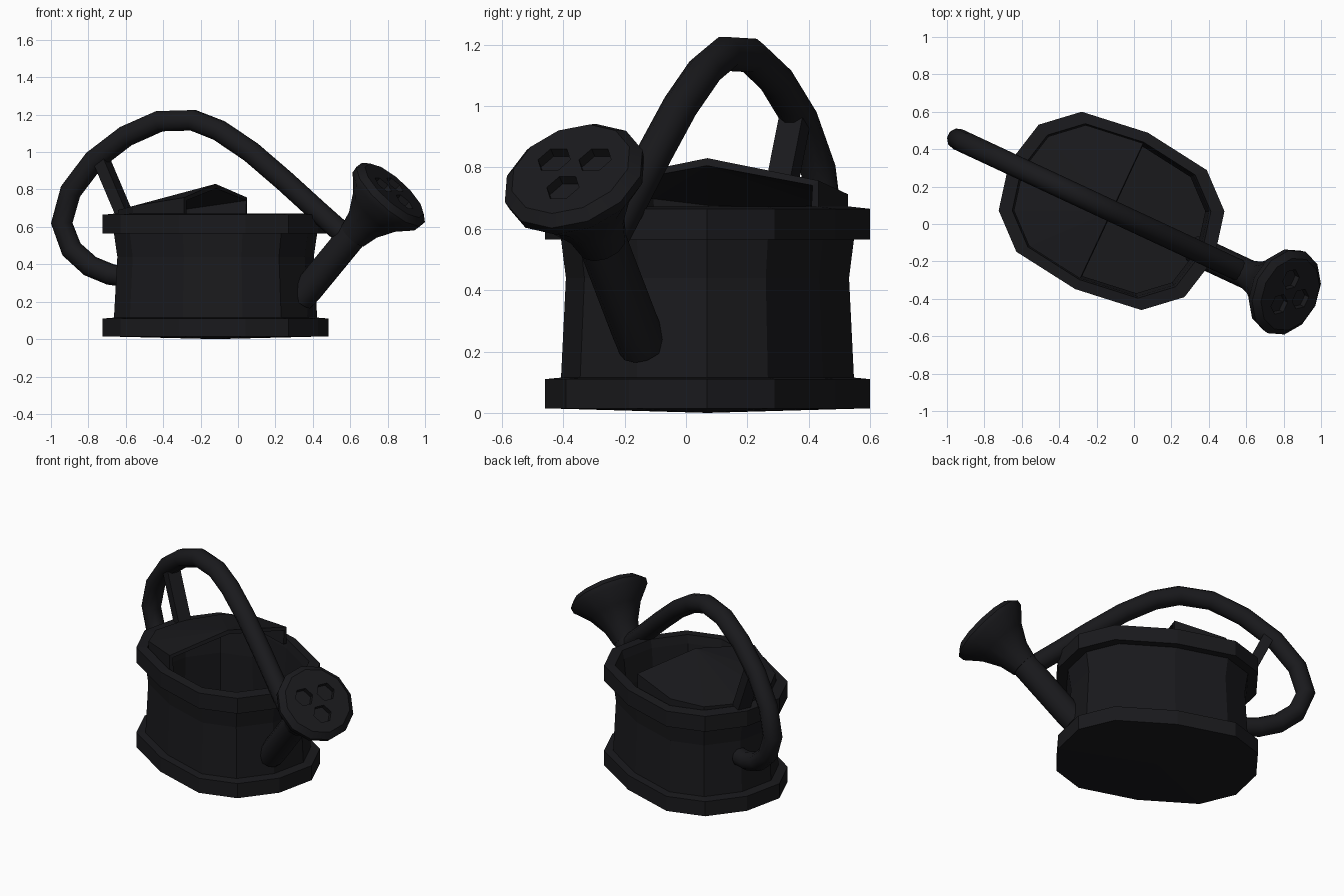
import bpy, bmesh, math
from mathutils import Matrix, Vector

if "Cube" in bpy.data.objects:
    bpy.data.objects.remove(bpy.data.objects["Cube"])

# The can is modelled along local x, then turned and shifted into place
PLACE = Matrix.Translation((-0.12, 0.07, 0)) @ Matrix.Rotation(math.radians(-25), 4, 'Z')
dark = bpy.data.materials.new("dark_metal")
dark.diffuse_color = (0.01, 0.01, 0.012, 1)
dark.use_nodes = True
dark.node_tree.nodes["Principled BSDF"].inputs["Base Color"].default_value = dark.diffuse_color


def make(name, bm, smooth=None):
    bmesh.ops.recalc_face_normals(bm, faces=bm.faces[:])
    bm.transform(PLACE)
    me = bpy.data.meshes.new(name)
    bm.to_mesh(me)
    bm.free()
    ob = bpy.data.objects.new(name, me)
    bpy.context.collection.objects.link(ob)
    me.materials.append(dark)
    if smooth:
        bpy.ops.object.select_all(action='DESELECT')
        ob.select_set(True)
        bpy.context.view_layer.objects.active = ob
        bpy.ops.object.shade_smooth_by_angle(angle=math.radians(smooth))
    return ob


def loft(rings):
    """Skin a list of equal-length point rings; a one-point ring closes an end."""
    bm = bmesh.new()
    vs = [[bm.verts.new(p) for p in r] for r in rings]
    for a, b in zip(vs, vs[1:]):
        n = max(len(a), len(b))
        for i in range(n):
            j = (i + 1) % n
            quad = [a[i % len(a)], a[j % len(a)], b[j % len(b)], b[i % len(b)]]
            bm.faces.new(list(dict.fromkeys(quad)))
    return bm


def ring(c, axis, r, n, start=0.0):
    side = Vector((0, 1, 0))
    up = axis.cross(side)
    return [c + (side * math.cos(t) + up * math.sin(t)) * r
            for t in (start + 2 * math.pi * i / n for i in range(n))]


def swept(path, r, n):
    """Round tube through points lying in the plane y = 0."""
    rings = [[path[0]]]
    for i, p in enumerate(path):
        axis = (path[min(i + 1, len(path) - 1)] - path[max(i - 1, 0)]).normalized()
        rings.append(ring(p, axis, r, n))
    return loft(rings + [[path[-1]]])


# Body: hollow twelve-sided oval with a foot band and a rim band
half = [(0, .461), (-.369, .413), (-.548, .253), (-.605, 0),
        (-.548, -.253), (-.369, -.413), (0, -.461)]
oval = half + [(-x, y) for x, y in half[-2:0:-1]]
profile = [(1, .015), (1, .11), (.9, .115), (.87, .44), (.9, .565), (1, .565),
           (1, .665), (.88, .672), (.86, .62), (.83, .45), (.85, .12)]
make("body", loft([[(0, 0, 0)]] +
                  [[(x * s, y * s, z) for x, y in oval] for s, z in profile] +
                  [[(0, 0, .12)]]))

# Lid: raised half cover, open towards the spout
bm = bmesh.new()
heights = [.757, .712, .69, .682, .69, .712, .757]
top = [bm.verts.new((x * .865, y * .865, z)) for (x, y), z in zip(half, heights)]
low = [bm.verts.new((x * .865, y * .865, .65)) for x, y in half]
peak = bm.verts.new((0, 0, .83))
for i in range(6):
    bm.faces.new((peak, top[i], top[i + 1]))
    bm.faces.new((top[i], low[i], low[i + 1], top[i + 1]))
lid = make("lid", bm)
# recalculated normals of an open shell may flip, so fix them facing up
if lid.data.polygons[0].normal.z < 0:
    lid.data.flip_normals()
shell = lid.modifiers.new("thickness", 'SOLIDIFY')
shell.thickness = .025
shell.offset = -1

# Handle: smooth arch from the back of the body over to the spout
front_pts = [(-.60, .335), (-.68, .345), (-.79, .39), (-.89, .48), (-.942, .62),
             (-.895, .79), (-.77, .955), (-.60, 1.085), (-.42, 1.165), (-.24, 1.17),
             (-.10, 1.115), (.07, 1.0), (.25, .845), (.42, .69), (.60, .53)]
pts = [Vector(((x + .12) / .906, 0, z)) for x, z in front_pts]
make("handle", swept(pts, .058, 10), 40)

# Strut between rim and handle
bm = bmesh.new()
a, b = Vector((-.53, 0, .65)), Vector((-.675, 0, .96))
bmesh.ops.create_cube(bm, size=1)
bm.transform(Matrix.Translation((a + b) / 2) @
             (b - a).to_track_quat('Z', 'Y').to_matrix().to_4x4() @
             Matrix.Diagonal((.085, .065, (b - a).length, 1))
             if abs(((b - a).to_track_quat('Z', 'Y') @ Vector((1, 0, 0))).y) > .5 else
             Matrix.Translation((a + b) / 2) @
             (b - a).to_track_quat('Z', 'Y').to_matrix().to_4x4() @
             Matrix.Diagonal((.065, .085, (b - a).length, 1)))
make("strut", bm)

# Spout tube
make("spout", swept([Vector((.50, 0, .22)), Vector((.55, 0, .27)),
                     Vector((.84, 0, .59))], .08, 12), 40)

# Rose: flared head with a bevelled face
axis = Vector((1, 0, 1)).normalized()
centre = Vector((1.025, 0, .765))
flare = [(-.30, .083), (-.21, .105), (-.11, .16), (-.025, .235), (.01, .24), (.042, .205)]
rose = make("rose", loft([[centre - axis * .30]] +
                         [ring(centre + axis * s, axis, r, 12) for s, r in flare] +
                         [[centre + axis * .042]]), 35)

# Three six-sided holes sunk into the rose face
up = axis.cross(Vector((0, 1, 0)))
if up.z < 0:
    up = -up
for k in range(3):
    t = math.radians(30 + 120 * k)
    c = centre + (Vector((0, 1, 0)) * math.cos(t) + up * math.sin(t)) * .085
    ends = [c + axis * .008, c + axis * .1]
    cutter = make(f"hole_cutter_{k + 1}", loft(
        [[ends[0]]] + [ring(e, axis, .058, 6) for e in ends] + [[ends[1]]]))
    cutter.hide_render = True
    cutter.hide_viewport = True
    cut = rose.modifiers.new(f"hole_{k + 1}", 'BOOLEAN')
    cut.operation = 'DIFFERENCE'
    cut.solver = 'EXACT'
    cut.object = cutter
